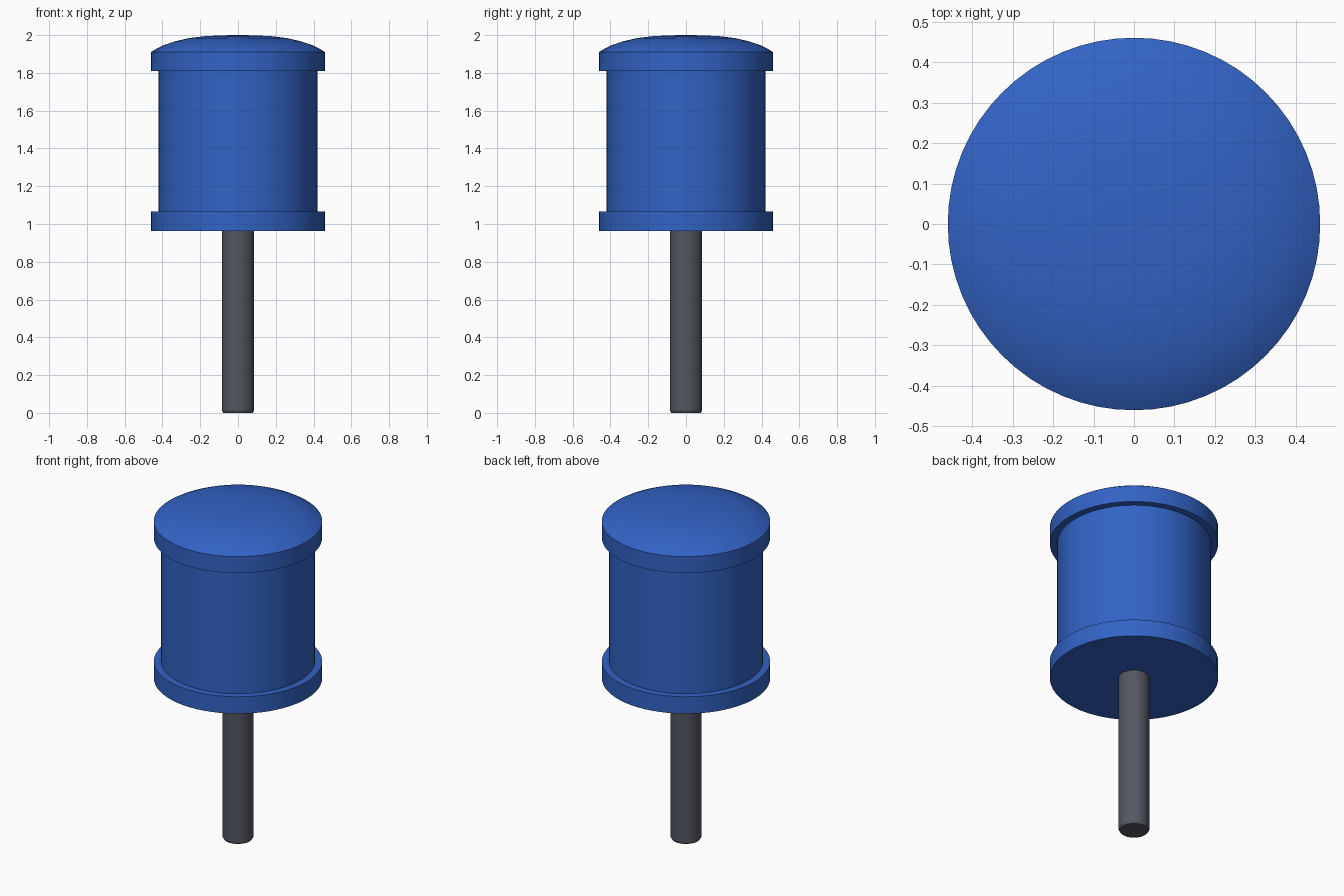
import bpy, bmesh, math

if "Cube" in bpy.data.objects:
    bpy.data.objects.remove(bpy.data.objects["Cube"])

def material(name, rgb):
    m = bpy.data.materials.new(name)
    m.diffuse_color = (*rgb, 1)
    m.use_nodes = True
    m.node_tree.nodes["Principled BSDF"].inputs["Base Color"].default_value = m.diffuse_color
    return m

blue = material("blue_plastic", (0.032, 0.125, 0.56))
grey = material("dark_grey_metal", (0.09, 0.096, 0.122))

def lathe(name, profile, mat, sides=64):
    """Revolve an (r, z) profile, listed bottom to top, around z."""
    bm = bmesh.new()
    rings = []
    for r, z in profile:
        if r == 0:
            rings.append([bm.verts.new((0, 0, z))] * sides)
        else:
            rings.append([bm.verts.new((r * math.cos(2 * math.pi * i / sides),
                                        r * math.sin(2 * math.pi * i / sides), z))
                          for i in range(sides)])
    for a, b in zip(rings, rings[1:]):
        for i in range(sides):
            j = (i + 1) % sides
            quad = list(dict.fromkeys((a[i], a[j], b[j], b[i])))
            bm.faces.new(quad)
    bmesh.ops.recalc_face_normals(bm, faces=bm.faces)
    mesh = bpy.data.meshes.new(name)
    bm.to_mesh(mesh)
    bm.free()
    mesh.materials.append(mat)
    ob = bpy.data.objects.new(name, mesh)
    bpy.context.collection.objects.link(ob)
    bpy.ops.object.select_all(action='DESELECT')
    ob.select_set(True)
    bpy.context.view_layer.objects.active = ob
    bpy.ops.object.shade_smooth_by_angle(angle=math.radians(30))
    return ob

# Drum with bottom flange, top flange and shallow domed cap
lathe("drum_head", [
    (0, 0.963), (0.46, 0.963), (0.46, 1.065), (0.42, 1.065),
    (0.42, 1.81), (0.46, 1.81), (0.46, 1.91), (0.435, 1.926), (0.39, 1.948),
    (0.33, 1.968), (0.26, 1.984), (0.17, 1.995), (0.08, 1.999), (0, 2.0)], blue)

# Straight shaft with a slightly eased lower end
lathe("shaft", [
    (0, 0), (0.078, 0), (0.085, 0.012), (0.085, 0.965), (0, 0.965)], grey, 32)
